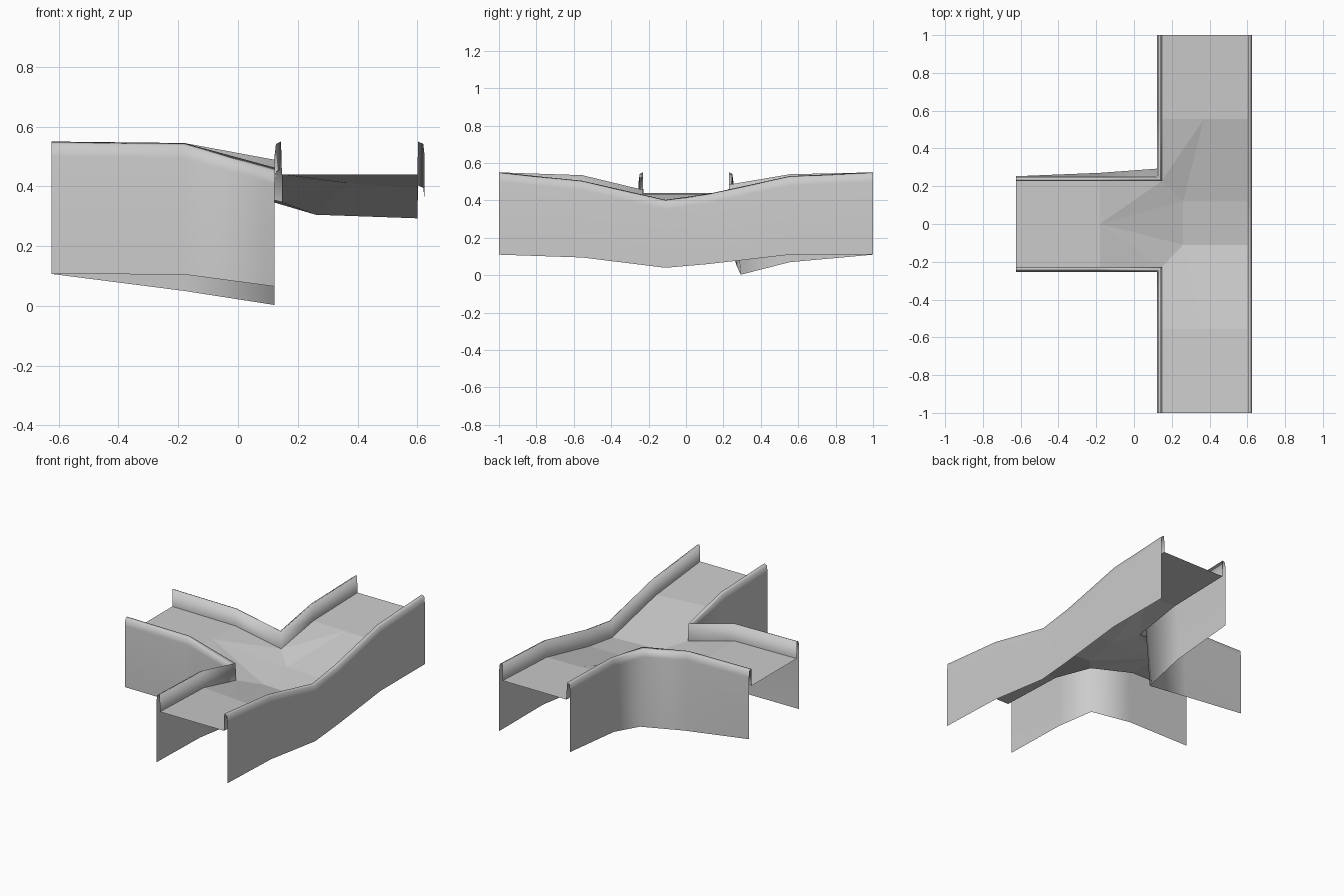
import bpy

cube = bpy.data.objects.get("Cube")
if cube:
    bpy.data.objects.remove(cube, do_unlink=True)

grey = bpy.data.materials.new("plain_grey")
grey.use_nodes = True
COLOUR = (0.6, 0.6, 0.6, 1)
grey.diffuse_color = COLOUR
grey.node_tree.nodes["Principled BSDF"].inputs["Base Color"].default_value = COLOUR

DEPTH = 0.11                       # rim height above the floor
EAST, WEST, NORTH, SOUTH = (1, 0), (-1, 0), (0, 1), (0, -1)


def add_mesh(name, verts, faces, smooth):
    mesh = bpy.data.meshes.new(name)
    mesh.from_pydata(verts, [], faces)
    mesh.materials.append(grey)
    for p in mesh.polygons:
        p.use_smooth = smooth
    ob = bpy.data.objects.new(name, mesh)
    bpy.context.collection.objects.link(ob)
    return ob


def wall(name, stations):
    """Sweep the open rim section along stations: x, y, outward, rim z, hem z, flare."""
    verts, faces = [], []
    for x, y, (ox, oy), rim, hem, flare in stations:
        section = [(0, rim - DEPTH), (.003, rim), (.02, rim - .008),
                   (.025, rim - .05), (.025, hem)]
        verts += [(x + ox * o, y + oy * o, z) for o, z in section]
        hx, hy, hz = verts[-1]
        verts[-1] = (hx, hy + flare, hz)
    n = 5
    for i in range(len(stations) - 1):
        for j in range(n - 1):
            a = i * n + j
            faces.append((a, a + 1, a + n + 1, a + n))
    return add_mesh(name, verts, faces, True)


# Long straight wall
wall("long_wall", [
    (.6, -1, EAST, .55, .11, 0), (.6, -.555, EAST, .505, .095, 0),
    (.6, -.11, EAST, .403, .04, 0), (.6, .12, EAST, .435, .06, 0),
    (.6, .555, EAST, .53, .11, 0), (.6, 1, EAST, .55, .11, 0)])

# Two bent walls between the main run and the branch
wall("back_corner_wall", [
    (.147, 1, WEST, .55, .11, 0), (.147, .555, WEST, .54, .07, 0),
    (.147, .228, (-1, 1), .485, .003, .04),
    (-.18, .228, NORTH, .545, .05, .018), (-.625, .228, NORTH, .55, .107, 0)])
wall("front_corner_wall", [
    (-.625, -.228, SOUTH, .55, .107, 0), (-.18, -.228, SOUTH, .545, .105, 0),
    (.147, -.228, (-1, -1), .457, .065, 0),
    (.147, -.555, WEST, .535, .1, 0), (.147, -1, WEST, .55, .11, 0)])

# Faceted floor, named points joined into panels
P = {
    "back_in": (.147, 1, .44), "back_out": (.6, 1, .44),
    "bend_in": (.147, .555, .43), "bend_mid": (.37, .555, .423), "bend_out": (.6, .555, .42),
    "corner_b": (.147, .228, .375), "dip_b": (.26, .12, .327), "dip_b_out": (.6, .12, .325),
    "corner_f": (.147, -.228, .347), "dip_f": (.26, -.11, .305), "dip_f_out": (.6, -.11, .293),
    "fold_in": (.147, -.555, .425), "fold_mid": (.37, -.555, .41), "fold_out": (.6, -.555, .395),
    "front_in": (.147, -1, .44), "front_out": (.6, -1, .44),
    "side_b": (-.18, .228, .435), "side_mid": (-.18, 0, .435), "side_f": (-.18, -.228, .435),
    "end_b": (-.625, .228, .44), "end_f": (-.625, -.228, .44),
}
PANELS = [
    "back_out back_in bend_in bend_mid bend_out",
    "bend_in corner_b bend_mid", "bend_mid corner_b dip_b",
    "bend_out bend_mid dip_b dip_b_out",
    "dip_b_out dip_b dip_f dip_f_out",
    "dip_f_out dip_f fold_mid fold_out", "dip_f corner_f fold_mid",
    "corner_f fold_in fold_mid",
    "fold_out fold_mid fold_in front_in front_out",
    "corner_b side_b side_mid", "corner_f side_mid side_f",
    "corner_b side_mid dip_b", "dip_b side_mid dip_f", "dip_f side_mid corner_f",
    "side_b end_b side_mid", "side_mid end_b end_f", "side_mid end_f side_f",
]
keys = list(P)
add_mesh("channel_floor", list(P.values()),
         [[keys.index(k) for k in panel.split()] for panel in PANELS], False)
